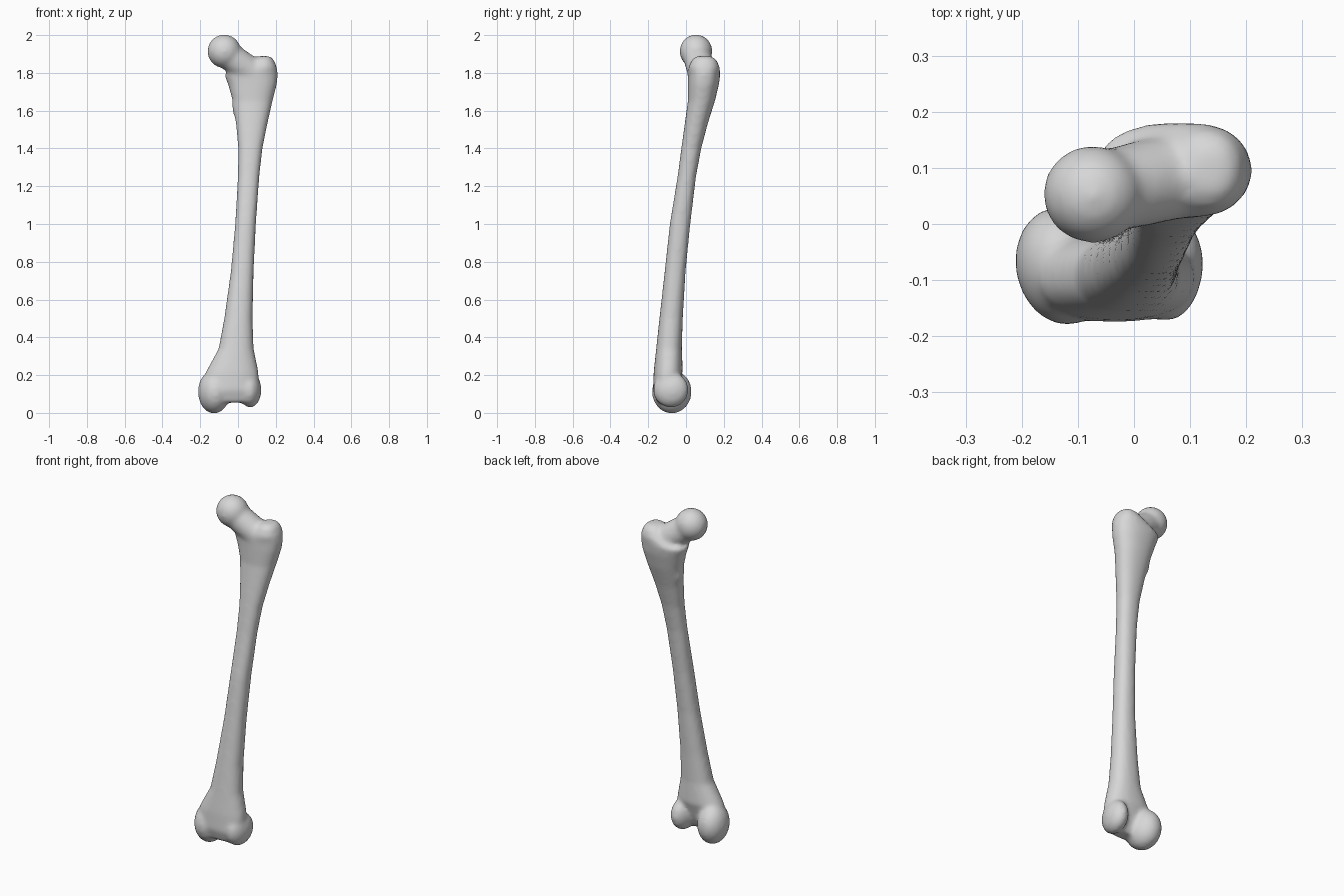
import bpy, bmesh, math
from mathutils import Matrix, Vector

cube = bpy.data.objects.get("Cube")
if cube:
    bpy.data.objects.remove(cube, do_unlink=True)

SEGMENTS = 32
bm = bmesh.new()


def power(v, e):
    return math.copysign(abs(v) ** e, v)


def loft(rings):
    """Closed tube through rings given as height, x range and y range."""
    loops = []
    for z, x0, x1, y0, y1 in rings:
        loop = []
        for i in range(SEGMENTS):
            a = math.tau * i / SEGMENTS
            x = (x0 + x1) / 2 + (x1 - x0 + 0.006) / 2 * power(math.cos(a), 0.88)
            y = (y0 + y1) / 2 + (y1 - y0 + 0.006) / 2 * power(math.sin(a), 0.88)
            loop.append(bm.verts.new((x, y, z)))
        loops.append(loop)
    for low, high in zip(loops, loops[1:]):
        for i in range(SEGMENTS):
            j = (i + 1) % SEGMENTS
            bm.faces.new((low[i], low[j], high[j], high[i]))
    bm.faces.new(loops[0][::-1])
    bm.faces.new(loops[-1])


def knob(center, radii, tilt=0):
    """Ellipsoid turned about the vertical."""
    matrix = (Matrix.Translation(center) @ Matrix.Rotation(tilt, 4, 'Z')
              @ Matrix.Diagonal((*radii, 1)))
    bmesh.ops.create_uvsphere(bm, u_segments=SEGMENTS, v_segments=20,
                              radius=1, matrix=matrix)


def cone(start, end, r_start, r_end):
    """Tapered bar between two points."""
    start, end = Vector(start), Vector(end)
    axis = end - start
    matrix = (Matrix.Translation((start + end) / 2)
              @ axis.to_track_quat('Z', 'Y').to_matrix().to_4x4())
    bmesh.ops.create_cone(bm, cap_ends=True, segments=SEGMENTS, radius1=r_start,
                          radius2=r_end, depth=axis.length, matrix=matrix)


# Shaft, flaring into the knee end below and the outer hip knob above
loft([
    (0.055, -0.14, 0.08, -0.15, -0.08),
    (0.12, -0.18, 0.11, -0.172, -0.05),
    (0.22, -0.165, 0.105, -0.168, -0.02),
    (0.34, -0.1, 0.08, -0.155, -0.025),
    (0.5, -0.07, 0.074, -0.138, -0.02),
    (0.75, -0.035, 0.08, -0.11, -0.005),
    (1.0, -0.012, 0.092, -0.083, 0.02),
    (1.25, 0.002, 0.11, -0.042, 0.05),
    (1.4, 0.004, 0.127, -0.022, 0.078),
    (1.53, -0.008, 0.153, -0.004, 0.112),
    (1.65, -0.025, 0.18, 0.013, 0.15),
    (1.74, -0.05, 0.203, 0.013, 0.172),
    (1.79, -0.07, 0.208, 0.013, 0.178),
    (1.83, 0.03, 0.203, 0.015, 0.176),
    (1.87, 0.08, 0.186, 0.035, 0.158),
    (1.889, 0.11, 0.165, 0.06, 0.13),
])

# Hip ball, its neck and the small inner knob
knob((-0.073, 0.053, 1.914), (0.089, 0.087, 0.089))
cone((-0.06, 0.055, 1.9), (0.1, 0.092, 1.78), 0.074, 0.078)
knob((0.002, 0.075, 1.63), (0.033, 0.04, 0.08))

# Inner and outer knee knuckles
knob((-0.127, -0.075, 0.112), (0.084, 0.106, 0.115), 0.2)
knob((0.064, -0.08, 0.122), (0.059, 0.094, 0.094), -0.1)

bmesh.ops.recalc_face_normals(bm, faces=bm.faces[:])
mesh = bpy.data.meshes.new("thigh_bone")
bm.to_mesh(mesh)
bm.free()
bone = bpy.data.objects.new("thigh_bone", mesh)
bpy.context.collection.objects.link(bone)

# Fuse the parts into one soft surface
fuse = bone.modifiers.new("fuse", 'REMESH')
fuse.mode = 'VOXEL'
fuse.voxel_size = 0.011
fuse.use_smooth_shade = True
soften = bone.modifiers.new("soften", 'SMOOTH')
soften.factor = 0.5
soften.iterations = 9

# Colour
grey = bpy.data.materials.new("bone_grey")
grey.use_nodes = True
colour = (0.68, 0.68, 0.68, 1)
grey.diffuse_color = colour
grey.node_tree.nodes["Principled BSDF"].inputs["Base Color"].default_value = colour
mesh.materials.append(grey)
for face in mesh.polygons:
    face.use_smooth = True
